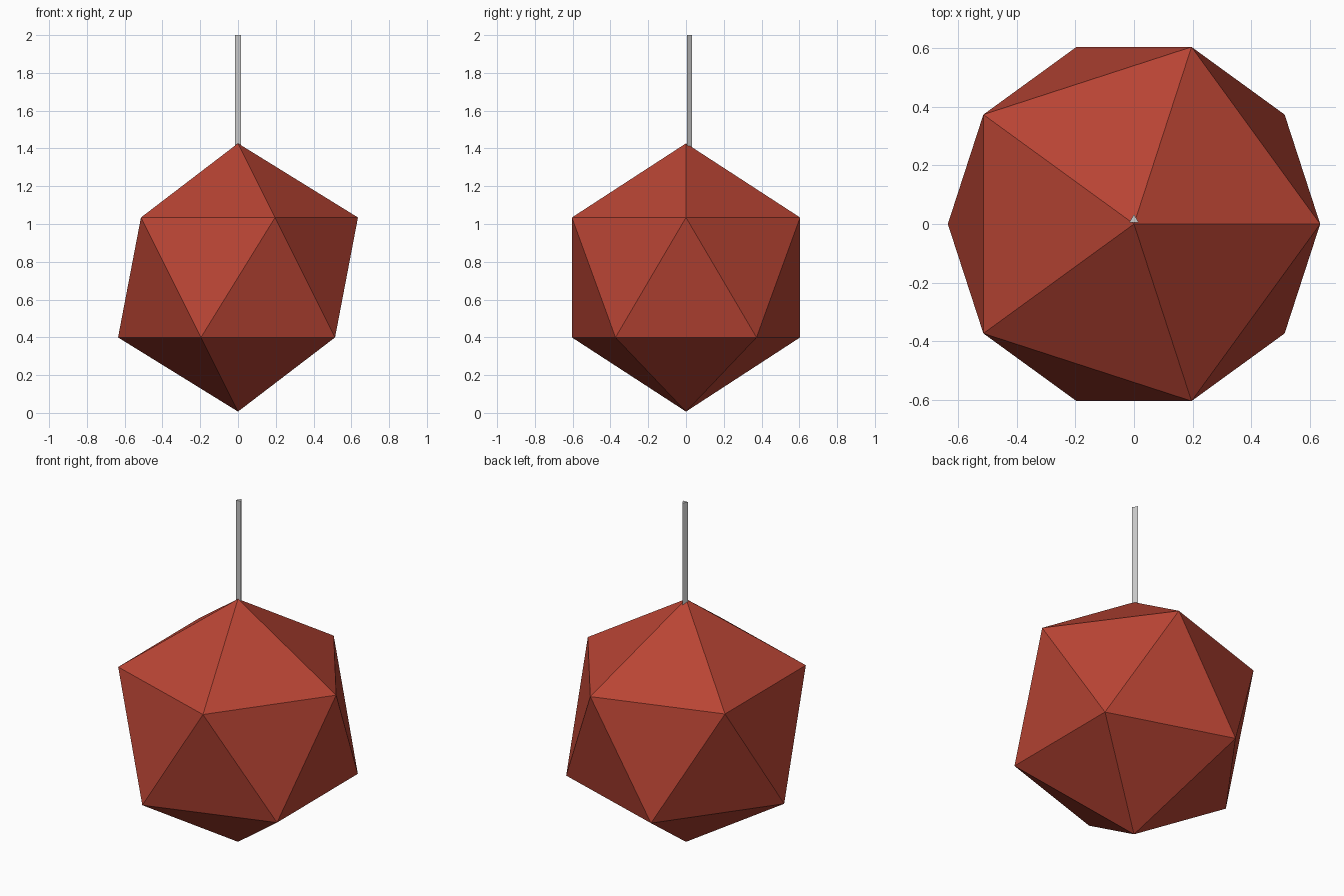
import bpy
import math

default_cube = bpy.data.objects.get("Cube")
if default_cube:
    bpy.data.objects.remove(default_cube, do_unlink=True)


def make_material(name, rgb):
    mat = bpy.data.materials.new(name)
    mat.use_nodes = True
    color = (*rgb, 1.0)
    mat.diffuse_color = color
    bsdf = next(n for n in mat.node_tree.nodes if n.type == "BSDF_PRINCIPLED")
    bsdf.inputs["Base Color"].default_value = color
    return mat


def make_part(name, verts, faces, mat):
    mesh = bpy.data.meshes.new(name)
    mesh.from_pydata(verts, [], faces)
    mesh.materials.append(mat)
    obj = bpy.data.objects.new(name, mesh)
    bpy.context.collection.objects.link(obj)
    return obj


def ring(count, radius, z, start=0.0, y=0.0):
    angles = [start + math.tau * i / count for i in range(count)]
    return [(radius * math.cos(a), y + radius * math.sin(a), z) for a in angles]


red = make_material("brick red", (0.48, 0.058, 0.034))
grey = make_material("light grey", (0.58, 0.58, 0.58))

# Twenty-sided ball: two poles and two staggered five-point rings
R, MID = 0.71, 0.717
ring_r, ring_z = R * 2 / math.sqrt(5), R / math.sqrt(5)
verts = (ring(5, ring_r, MID + ring_z)
         + ring(5, ring_r, MID - ring_z, math.pi / 5)
         + [(0, 0, MID + R), (0, 0, MID - R)])
TOP, BOTTOM = 10, 11
faces = []
for i in range(5):
    j = (i + 1) % 5
    faces += [(i, j, TOP), (i, i + 5, j), (j, i + 5, j + 5), (j + 5, i + 5, BOTTOM)]
make_part("ball", verts, faces, red)

# Slim three-sided hanging rod, its foot hidden inside the ball
rod = [ring(3, 0.019, z, math.pi / 2, 0.014) for z in (1.38, 2.0)]
sides = [(i, (i + 1) % 3, (i + 1) % 3 + 3, i + 3) for i in range(3)]
make_part("hanging_rod", rod[0] + rod[1], sides + [(2, 1, 0), (3, 4, 5)], grey)
